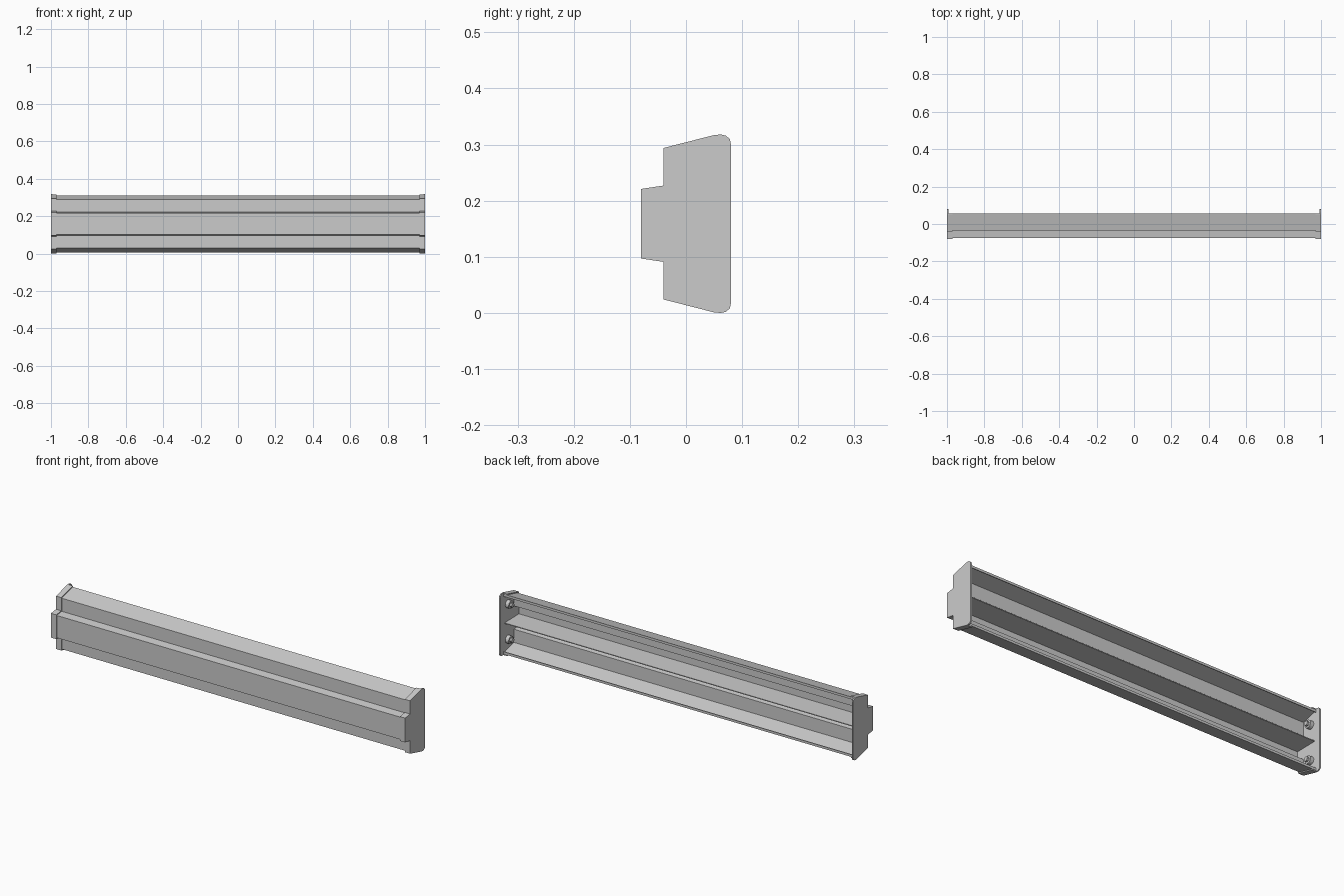
import bpy, bmesh, math
from mathutils import Vector, Matrix

if "Cube" in bpy.data.objects:
    bpy.data.objects.remove(bpy.data.objects["Cube"])

ZC = 0.159  # mid height; every profile is symmetric about it


def full(half):
    """Mirror an upper (y, z-offset) half profile: bottom rear -> front -> top rear."""
    low = [Vector((y, ZC - z)) for y, z in reversed(half)]
    return low + [Vector((y, ZC + z)) for y, z in half]


def band(path, t):
    """Closed outline of a sheet of thickness t lying inside the path (mitred)."""
    norms = []
    for a, b in zip(path, path[1:]):
        d = (b - a).normalized()
        norms.append(Vector((d.y, -d.x)))
    inner = []
    for i, p in enumerate(path):
        n1, n2 = norms[max(i - 1, 0)], norms[min(i, len(norms) - 1)]
        m = (n1 + n2).normalized()
        inner.append(p + m * (t / max(m.dot(n1), 0.3)))
    return path + inner[::-1]


def prism(name, outline, x0, x1):
    bm = bmesh.new()
    f = bm.faces.new([bm.verts.new((x0, p[0], p[1])) for p in outline])
    ext = bmesh.ops.extrude_face_region(bm, geom=[f])
    moved = [v for v in ext["geom"] if isinstance(v, bmesh.types.BMVert)]
    bmesh.ops.translate(bm, verts=moved, vec=(x1 - x0, 0, 0))
    bmesh.ops.recalc_face_normals(bm, faces=bm.faces)
    return link(name, bm)


def link(name, bm):
    me = bpy.data.meshes.new(name)
    bm.to_mesh(me)
    bm.free()
    ob = bpy.data.objects.new(name, me)
    bpy.context.collection.objects.link(ob)
    return ob


def boss(name, x, y, z, r, depth, sides):
    bm = bmesh.new()
    bmesh.ops.create_cone(bm, cap_ends=True, segments=sides, radius1=r, radius2=r, depth=depth,
                          matrix=Matrix.Translation((x, y, z)) @ Matrix.Rotation(math.pi / 2, 4, 'Y'))
    return link(name, bm)


# long folded rail, open at the back
rail_half = [(-0.075, 0.057), (-0.035, 0.063), (-0.035, 0.130), (0.055, 0.153), (0.055, 0.141)]
prism("rail", band(full(rail_half), 0.004), -0.994, 0.994)

# central stiffening rib along the back
prism("rear_rib", [(-0.073, ZC - 0.004), (0.045, ZC - 0.002), (0.045, ZC + 0.002), (-0.073, ZC + 0.004)],
      -0.994, 0.994)

# end caps: outer plate, wrap-around flange and two screws each
cap_front = [(-0.08, 0.062), (-0.04, 0.068), (-0.04, 0.135), (0.05, 0.158)]
cap_corner = [(0.062, 0.159), (0.071, 0.157), (0.078, 0.151), (0.08, 0.142)]
for side, s in (("left", -1), ("right", 1)):
    prism(side + "_cap_plate", full(cap_front + cap_corner), s * 0.993, s * 1.0)
    prism(side + "_cap_flange", band(full(cap_front + [(0.055, 0.1585)]), 0.0045), s * 0.97, s * 0.995)
    for level, dz in (("lower", -0.09), ("upper", 0.09)):
        boss(f"{side}_{level}_screw_boss", s * 0.984, 0.02, ZC + dz, 0.02, 0.02, 16)
        boss(f"{side}_{level}_screw_head", s * 0.969, 0.02, ZC + dz, 0.012, 0.012, 6)
